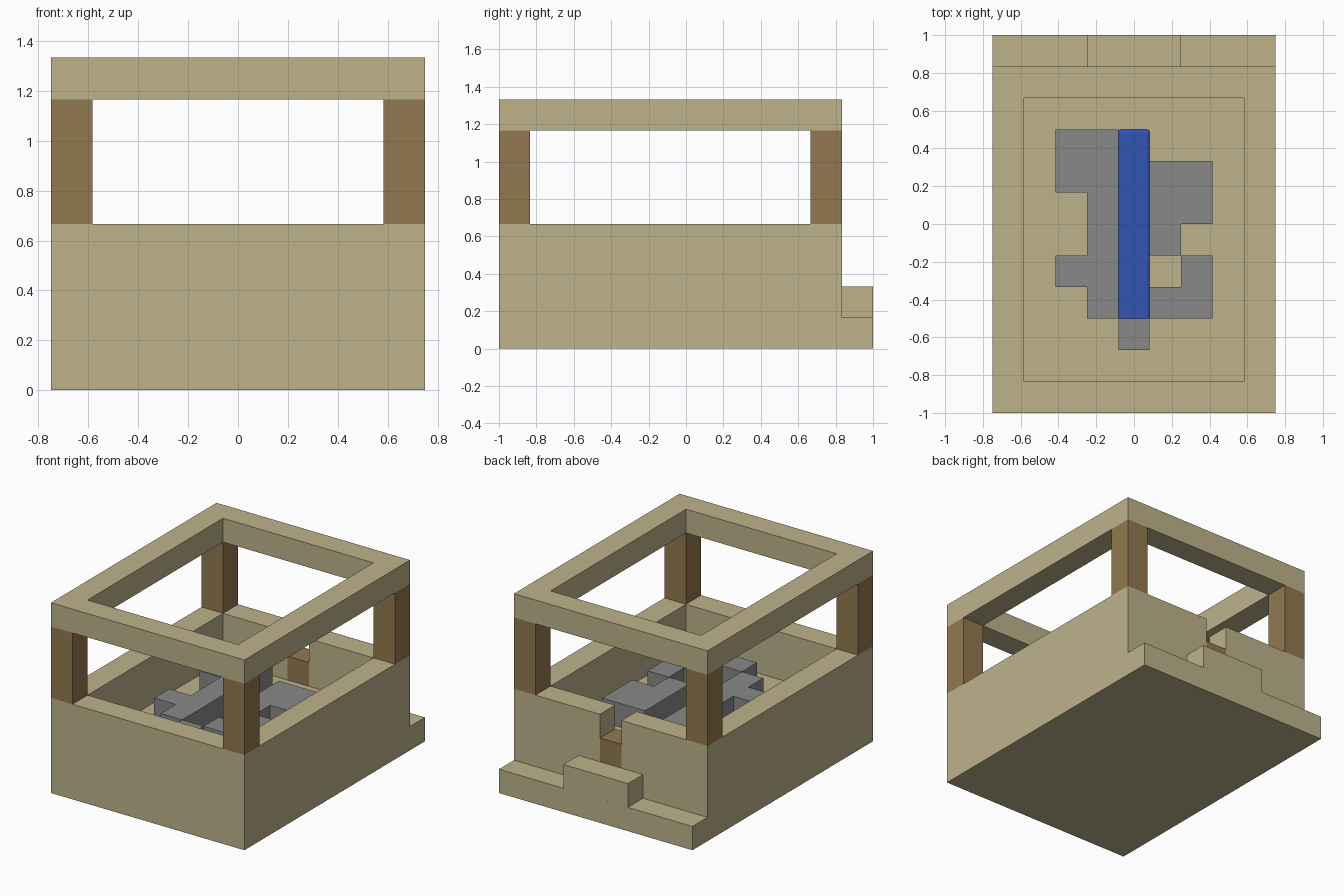
import bpy
import bmesh

if "Cube" in bpy.data.objects:
    bpy.data.objects.remove(bpy.data.objects["Cube"], do_unlink=True)

U = 1 / 6  # one building block


def material(name, rgb):
    mat = bpy.data.materials.new(name)
    mat.use_nodes = True
    mat.diffuse_color = (*rgb, 1)
    mat.node_tree.nodes["Principled BSDF"].inputs["Base Color"].default_value = (*rgb, 1)
    return mat


SAND = material("sand stone", (0.51, 0.45, 0.26))
WOOD = material("brown wood", (0.29, 0.19, 0.08))
GREY = material("grey stone", (0.25, 0.25, 0.25))
BLUE = material("blue water", (0.03, 0.09, 0.45))


def prism(name, outline, z0, z1, mat):
    """Extrude a counter-clockwise outline, given in blocks."""
    bm = bmesh.new()
    base = bm.faces.new([bm.verts.new((x * U, y * U, z0 * U)) for x, y in outline])
    up = bmesh.ops.extrude_face_region(bm, geom=[base], use_keep_orig=True)
    top = [g for g in up["geom"] if isinstance(g, bmesh.types.BMVert)]
    bmesh.ops.translate(bm, verts=top, vec=(0, 0, (z1 - z0) * U))
    bmesh.ops.recalc_face_normals(bm, faces=bm.faces)
    mesh = bpy.data.meshes.new(name)
    bm.to_mesh(mesh)
    bm.free()
    mesh.materials.append(mat)
    obj = bpy.data.objects.new(name, mesh)
    bpy.context.collection.objects.link(obj)
    return obj


def block(name, x0, x1, y0, y1, z0, z1, mat):
    return prism(name, [(x0, y0), (x1, y0), (x1, y1), (x0, y1)], z0, z1, mat)


def cut(obj, cutter):
    """Subtract a cutter for good, then drop it."""
    mod = obj.modifiers.new("cut", 'BOOLEAN')
    mod.operation = 'DIFFERENCE'
    mod.solver = 'EXACT'
    mod.object = cutter
    bpy.context.view_layer.objects.active = obj
    bpy.ops.object.modifier_apply(modifier=mod.name)
    bpy.data.objects.remove(cutter, do_unlink=True)


# Walled basin with a raised floor and a notch in the back wall
walls = block("walls", -4.5, 4.5, -6, 5, 0, 4, SAND)
cut(walls, block("room_cutter", -3.5, 3.5, -5, 4, 2, 5, SAND))
cut(walls, block("notch_cutter", -0.5, 0.5, 3.5, 5.5, 2, 5, SAND))
block("doorway_sill", -0.5, 0.5, 4, 5, 2, 3, WOOD)

# Two-level step along the back
block("lower_step", -4.5, 4.5, 5, 6, 0, 1, SAND)
block("upper_step", -1.5, 1.5, 5, 6, 1, 2, SAND)

# Corner posts
for side, x in (("left", 3.5), ("right", -4.5)):
    for end, y in (("front", -6), ("back", 4)):
        block(f"{end}_{side}_post", x, x + 1, y, y + 1, 4, 7, WOOD)

# Open roof frame
roof = block("roof_frame", -4.5, 4.5, -6, 5, 7, 8, SAND)
cut(roof, block("roof_cutter", -3.5, 3.5, -5, 4, 6, 9, SAND))

# Stone banks either side of the channel
prism("right_bank", [(-1.5, -3), (-0.5, -3), (-0.5, 3), (-2.5, 3), (-2.5, 1),
                     (-1.5, 1), (-1.5, -1), (-2.5, -1), (-2.5, -2), (-1.5, -2)], 2, 3, GREY)
prism("left_bank", [(0.5, -1), (1.5, -1), (1.5, 0), (2.5, 0), (2.5, 2), (0.5, 2)], 2, 3, GREY)
prism("left_front_bank", [(0.5, -3), (2.5, -3), (2.5, -1), (1.5, -1), (1.5, -2),
                          (0.5, -2)], 2, 3, GREY)
block("channel_end", -0.5, 0.5, -4, -3, 2, 3, GREY)

# Water strip in the channel, softened at its open end
water = block("water", -0.5, 0.5, -3.2, 3, 1.8, 2.12, BLUE)
soft = water.modifiers.new("soft_edges", 'BEVEL')
soft.width = 0.015
soft.segments = 3
